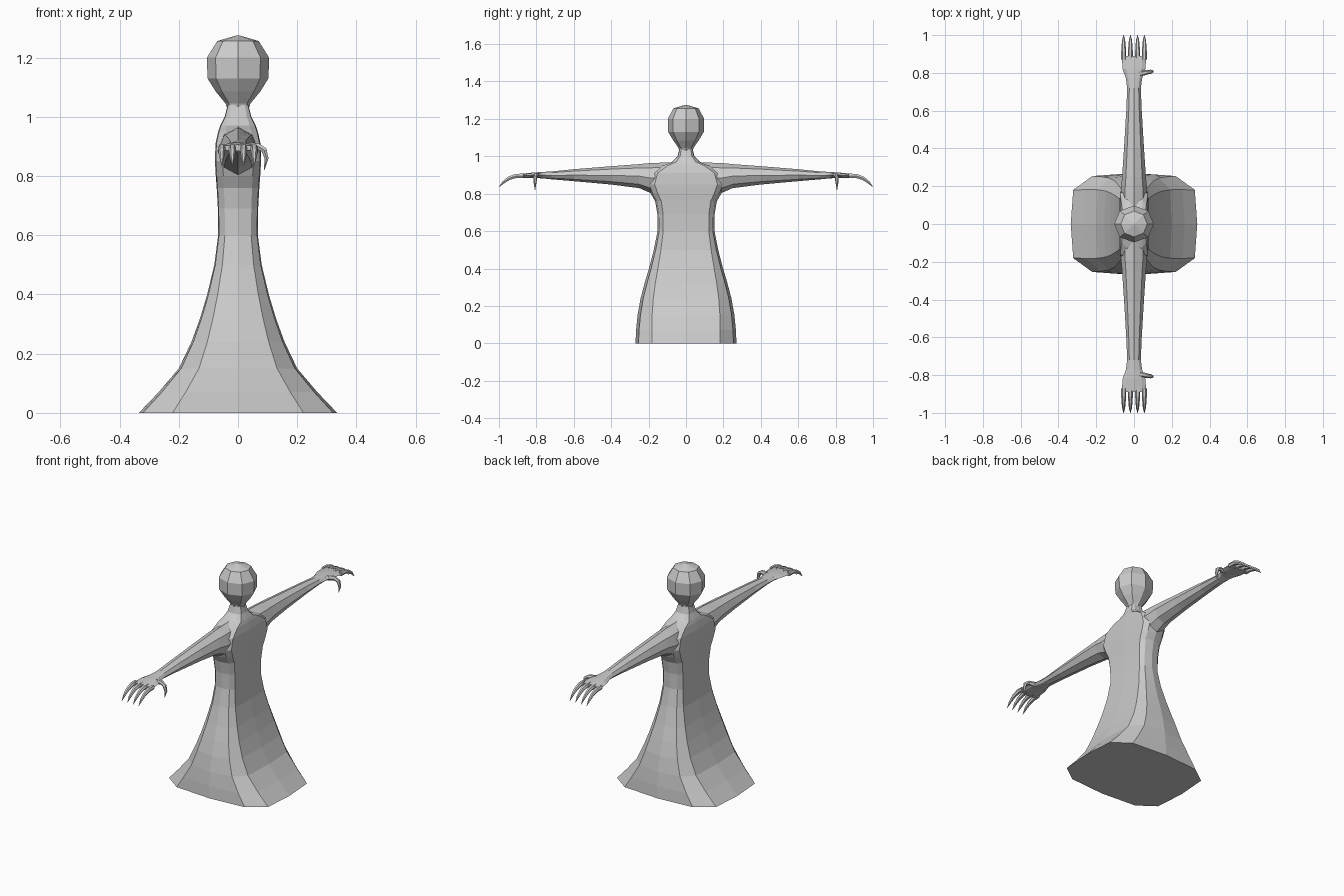
import bpy, bmesh, math
from mathutils import Vector

if "Cube" in bpy.data.objects:
    bpy.data.objects.remove(bpy.data.objects["Cube"])

grey = bpy.data.materials.new("plain grey")
grey.diffuse_color = (0.6, 0.6, 0.6, 1)
grey.use_nodes = True
grey.node_tree.nodes["Principled BSDF"].inputs["Base Color"].default_value = grey.diffuse_color


def loft(name, rings, mirror_y=False):
    """Skin a list of equal-length rings, close both ends; flat shaded."""
    bm = bmesh.new()
    loops = [[bm.verts.new(p) for p in ring] for ring in rings]
    n = len(loops[0])
    for a, b in zip(loops, loops[1:]):
        for i in range(n):
            j = (i + 1) % n
            bm.faces.new((a[i], a[j], b[j], b[i]))
    bm.faces.new(loops[0][::-1])
    bm.faces.new(loops[-1])
    bmesh.ops.recalc_face_normals(bm, faces=bm.faces)
    me = bpy.data.meshes.new(name)
    bm.to_mesh(me)
    bm.free()
    me.materials.append(grey)
    ob = bpy.data.objects.new(name, me)
    bpy.context.collection.objects.link(ob)
    if mirror_y:
        m = ob.modifiers.new("other side", 'MIRROR')
        m.use_axis = (False, True, False)
    return ob


def section(hx, hy, bx, by, cx, cy):
    """Twelve-sided ring from one quarter: side, two corners, end."""
    q = [(hx, 0), (bx * hx, by * hy), (cx * hx, cy * hy), (0, hy)]
    second = [(-x, y) for x, y in q[2::-1]]
    lower = [(x, -y) for x, y in second[-2::-1] + q[:0:-1]]
    return q + second + lower


# Gown, torso and neck: z, half depth, half width, corner height
gown = [(0, .335, .27, .67), (.07, .268, .267, .68), (.15, .2, .259, .7),
        (.24, .157, .243, .72), (.32, .128, .222, .74), (.4, .104, .198, .76),
        (.5, .08, .172, .78), (.6, .067, .152, .8), (.69, .068, .153, .8),
        (.76, .072, .165, .8), (.8, .075, .188, .8), (.85, .078, .21, .8),
        (.91, .076, .19, .8), (.95, .067, .13, .75), (.97, .06, .075, .7),
        (1.0, .045, .045, .7), (1.04, .035, .035, .7)]
loft("gown_and_torso",
     [[(x, y, z) for x, y in section(hx, hy, .96, by, .66, .94)]
      for z, hx, hy, by in gown])

# Head: eight-sided rings, z, half depth, half width
head = [(1.02, .034, .034), (1.045, .042, .04), (1.085, .075, .068),
        (1.13, .103, .095), (1.2, .105, .097), (1.256, .07, .068),
        (1.275, .004, .004)]


def octagon(a, b, k=.72):
    return [(a, 0), (k * a, k * b), (0, b), (-k * a, k * b),
            (-a, 0), (-k * a, -k * b), (0, -b), (k * a, -k * b)]


loft("head", [[(x, y, z) for x, y in octagon(a, b)] for z, a, b in head])

# Arms and palms: y, centre height, half depth, half thickness
arm = [(.06, .89, .07, .078), (.19, .884, .069, .08), (.25, .894, .063, .064),
       (.4, .898, .053, .049), (.6, .899, .041, .032), (.72, .898, .036, .021),
       (.77, .899, .043, .017), (.82, .899, .06, .014), (.89, .895, .065, .011)]
loft("arm", [[(x, y, zc + z) for x, z in octagon(w, h, .68)]
             for y, zc, w, h in arm], True)


def claw(name, path, radii):
    """Six-sided tapering tube along a bent path."""
    pts = [Vector(p) for p in path]
    rings = []
    for i, p in enumerate(pts):
        t = (pts[min(i + 1, len(pts) - 1)] - pts[max(i - 1, 0)]).normalized()
        side = t.cross(Vector((0, 0, 1)) if abs(t.z) < .8 else Vector((0, -t.z, 0)))
        if abs(t.x) > .5 or 'thumb' in name:
            side = Vector((0, 1, 0))
        side.normalize()
        up = side.cross(t).normalized()
        rings.append([p + radii[i] * (side * math.cos(k * math.pi / 3)
                                      + up * math.sin(k * math.pi / 3))
                      for k in range(6)])
    loft(name, rings, True)


# Curved fingers and hooked thumb
for n, x in enumerate((-.055, -.019, .019, .055)):
    claw("finger_%d" % (n + 1),
         [(x, .87, .896), (x, .91, .895), (x, .945, .883),
          (x, .975, .862), (x, 1.0, .835)],
         [.013, .013, .011, .008, .001])
claw("thumb", [(.03, .795, .898), (.068, .803, .9), (.088, .806, .888),
               (.096, .807, .86), (.089, .807, .82)],
     [.016, .012, .011, .008, .001])
